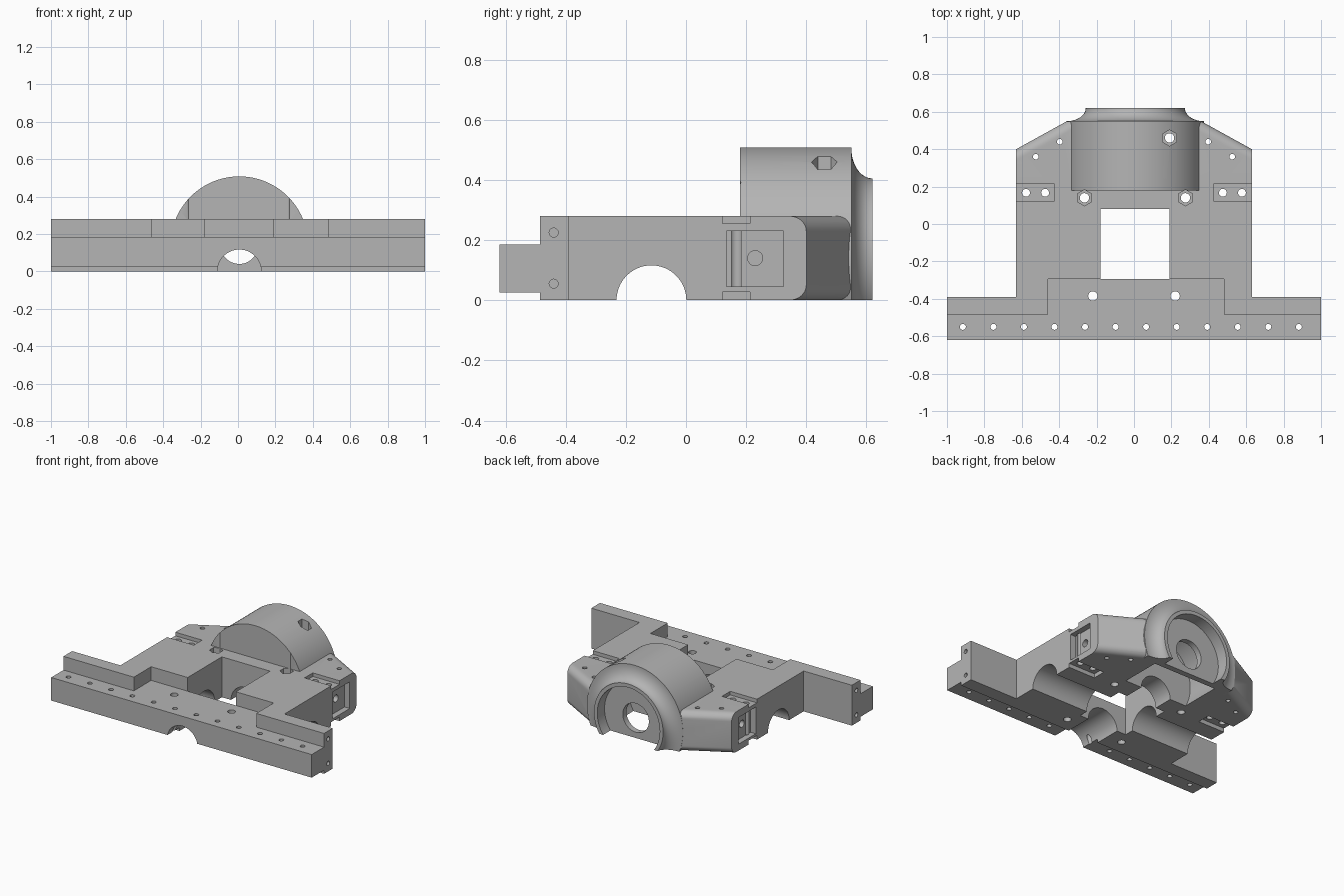
import bpy, bmesh, math
from mathutils import Matrix, Vector

if "Cube" in bpy.data.objects:
    bpy.data.objects.remove(bpy.data.objects["Cube"])

CX, CZ = 0.007, 0.14      # barrel axis
TOP = 0.28                # plate height

grey = bpy.data.materials.new("machined_grey")
grey.use_nodes = True
grey.diffuse_color = (0.46, 0.46, 0.46, 1)
grey.node_tree.nodes["Principled BSDF"].inputs["Base Color"].default_value = (0.46, 0.46, 0.46, 1)


def finish(name, bm):
    bmesh.ops.recalc_face_normals(bm, faces=bm.faces)
    me = bpy.data.meshes.new(name)
    bm.to_mesh(me)
    bm.free()
    me.materials.append(grey)
    ob = bpy.data.objects.new(name, me)
    bpy.context.collection.objects.link(ob)
    return ob


def prism(name, pts, vec, bevel_edges=None, width=0.05):
    """Extrude a closed outline along vec, optionally rounding chosen edges."""
    bm = bmesh.new()
    face = bm.faces.new([bm.verts.new(p) for p in pts])
    ext = bmesh.ops.extrude_face_region(bm, geom=[face])
    moved = [g for g in ext["geom"] if isinstance(g, bmesh.types.BMVert)]
    bmesh.ops.translate(bm, verts=moved, vec=vec)
    bmesh.ops.recalc_face_normals(bm, faces=bm.faces)
    if bevel_edges:
        edges = [e for e in bm.edges if bevel_edges(e)]
        bmesh.ops.bevel(bm, geom=edges, offset=width, segments=8, profile=0.5, affect='EDGES')
    return finish(name, bm)


def box(name, x0, x1, y0, y1, z0, z1):
    return prism(name, [(x0, y0, z0), (x1, y0, z0), (x1, y1, z0), (x0, y1, z0)], (0, 0, z1 - z0))


def rod(name, start, end, r, sides=32):
    a, b = Vector(start), Vector(end)
    bm = bmesh.new()
    rot = (b - a).to_track_quat('Z', 'Y').to_matrix().to_4x4()
    bmesh.ops.create_cone(bm, cap_ends=True, segments=sides, radius1=r, radius2=r,
                          depth=(b - a).length, matrix=Matrix.Translation((a + b) / 2) @ rot)
    return finish(name, bm)


def combine(target, other, op):
    mod = target.modifiers.new(op.lower(), 'BOOLEAN')
    mod.operation, mod.object, mod.solver = op, other, 'EXACT'
    bpy.context.view_layer.objects.active = target
    bpy.ops.object.modifier_apply(modifier=mod.name)
    bpy.data.objects.remove(other)


# Main plate with rounded diagonal rear corners
outline = [(-0.63, -0.45), (0.63, -0.45), (0.63, 0.40), (0.36, 0.549), (-0.36, 0.549), (-0.63, 0.40)]


def is_diagonal(e):
    d = e.verts[0].co - e.verts[1].co
    return abs(d.x) > 0.1 and abs(d.y) > 0.1


body = prism("carriage_body", [(x, y, 0) for x, y in outline], (0, 0, TOP), is_diagonal)

# Long front rail with a lower ledge
rail = [(-0.62, 0.025), (-0.485, 0.025), (-0.485, 0), (-0.39, 0), (-0.39, TOP),
        (-0.485, TOP), (-0.485, 0.185), (-0.62, 0.185)]
combine(body, prism("front_rail", [(-1, y, z) for y, z in rail], (2, 0, 0)), 'UNION')

# Barrel housing with a concave flare at the back
profile = [(0, 0.18), (0.368, 0.18), (0.368, 0.55)]
for i in range(13):
    t = math.pi / 2 * i / 12
    profile.append((0.365 - 0.1 * math.sin(t), 0.62 - 0.07 * math.cos(t)))
profile.append((0, 0.62))
bm = bmesh.new()
verts = [bm.verts.new((CX + r, y, CZ)) for r, y in profile]
edges = [bm.edges.new(pair) for pair in zip(verts, verts[1:])]
bmesh.ops.spin(bm, geom=verts + edges, cent=(CX, 0, CZ), axis=(0, 1, 0),
               angle=2 * math.pi, steps=96, use_merge=True)
bmesh.ops.remove_doubles(bm, verts=bm.verts, dist=0.0001)
combine(body, finish("barrel_housing", bm), 'UNION')


def cut(tool):
    combine(body, tool, 'DIFFERENCE')


# Flat underside, window and front pocket
cut(box("underside", -2, 2, -2, 2, -1, 0))
cut(box("window", -0.18, 0.19, -0.295, 0.08, -0.1, 0.6))
cut(box("front_pocket", -0.46, 0.48, -0.7, -0.295, 0.185, 0.6))

# Half-round channels across and along the underside
cut(rod("cross_channel", (-1.2, -0.115, 0), (1.2, -0.115, 0), 0.116, 64))
cut(rod("long_channel", (CX, -0.8, 0), (CX, 0.3, 0), 0.117, 64))

# Barrel chamber, rear recess and shaft hole
for name, y0, y1, r in (("chamber", 0.22, 0.50, 0.28), ("recess", 0.54, 0.7, 0.24),
                        ("shaft_hole", 0.45, 0.6, 0.1)):
    cut(rod(name, (CX, y0, CZ), (CX, y1, CZ), r, 72))


def drill(x, y, r):
    cut(rod("drill", (x, y, -0.1), (x, y, 0.7), r, 20))


# Side pockets, strap notches and their holes
for s in (-1, 1):
    def side_box(name, inner, y0, y1, z0, z1):
        a, b = sorted((s * inner, s * 0.7))
        cut(box(name, a, b, y0, y1, z0, z1))
    side_box("side_pocket", 0.59, 0.135, 0.325, 0.045, 0.23)
    side_box("top_notch", 0.425, 0.122, 0.213, 0.255, 0.35)
    side_box("bottom_notch", 0.425, 0.122, 0.213, -0.1, 0.028)
    cut(rod("side_hole", (s * 0.42, 0.23, CZ), (s * 0.7, 0.23, CZ), 0.025, 24))
    for x, y, r in ((0.475, 0.167, 0.021), (0.577, 0.167, 0.021), (0.525, 0.36, 0.015),
                    (0.397, 0.44, 0.015), (0.22, -0.385, 0.025)):
        drill(s * x, y, r)
    for z in (0.055, 0.225):
        cut(rod("end_hole", (s * 0.88, -0.44, z), (s * 1.1, -0.44, z), 0.015, 20))

# Row of holes along the rail ledge
for i in range(12):
    drill(-0.915 + i * 0.1633, -0.55, 0.016)

# Hexagonal nut pockets with through holes
for x, y, floor in ((-0.265, 0.14, 0.2), (0.275, 0.14, 0.2), (0.19, 0.46, 0.40)):
    cut(rod("nut_pocket", (x, y, floor), (x, y, 0.7), 0.043, 6))
    drill(x, y, 0.025)

bpy.ops.object.select_all(action='DESELECT')
body.select_set(True)
bpy.context.view_layer.objects.active = body
bpy.ops.object.shade_smooth_by_angle(angle=math.radians(30))
